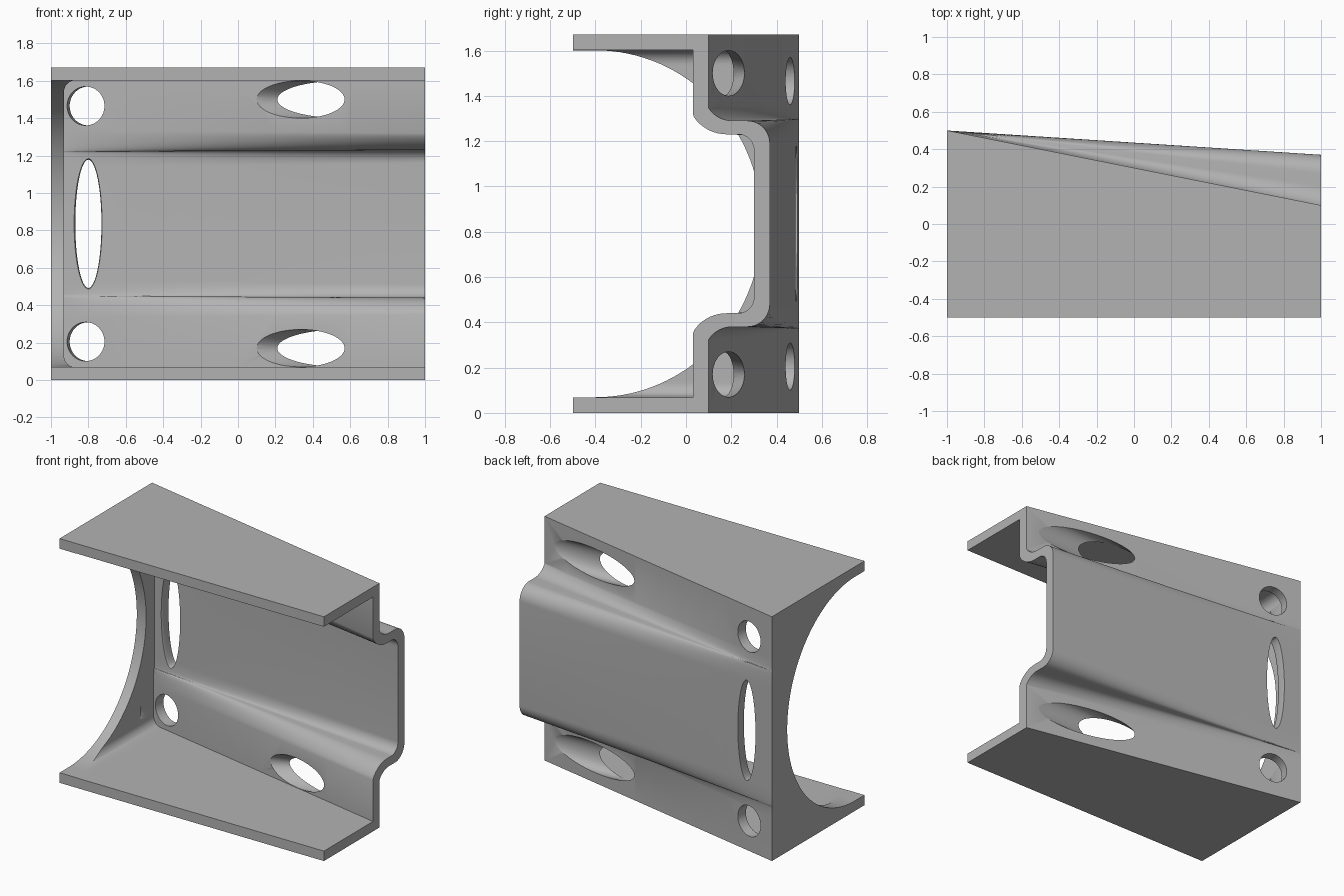
import bpy, bmesh, math

cube = bpy.data.objects.get("Cube")
if cube:
    bpy.data.objects.remove(cube, do_unlink=True)

MID = 0.835          # mid height of the bracket
WALL = 0.07          # sheet thickness

steel = bpy.data.materials.new("plain_grey")
steel.use_nodes = True
grey = (0.45, 0.45, 0.45, 1)
steel.diffuse_color = grey
steel.node_tree.nodes["Principled BSDF"].inputs["Base Color"].default_value = grey


def loft(name, rings):
    """Closed solid skinned through rings with equal point counts."""
    bm = bmesh.new()
    loops = [[bm.verts.new(p) for p in ring] for ring in rings]
    n = len(loops[0])
    for a, b in zip(loops, loops[1:]):
        for i in range(n):
            j = (i + 1) % n
            bm.faces.new((a[i], a[j], b[j], b[i]))
    bm.faces.new(loops[0])
    bm.faces.new(loops[-1])
    bmesh.ops.recalc_face_normals(bm, faces=bm.faces)
    mesh = bpy.data.meshes.new(name)
    bm.to_mesh(mesh)
    bm.free()
    mesh.materials.append(steel)
    obj = bpy.data.objects.new(name, mesh)
    bpy.context.collection.objects.link(obj)
    return obj


def arc(cy, ch, ry, rh, start, end, n=10):
    """Elliptical arc in (y, height above middle)."""
    angles = [math.radians(start + (end - start) * i / n) for i in range(n + 1)]
    return [(cy + ry * math.cos(a), ch + rh * math.sin(a)) for a in angles]


# Stepped half profiles of the web at the wide end, from flange to middle
outer_step = arc(0.205, 0.565, 0.12, 0.11, 209, 270) + arc(0.27, 0.355, 0.1, 0.1, 90, 0)
inner_step = arc(0.18, 0.555, 0.17, 0.16, 206, 270) + arc(0.23, 0.325, 0.07, 0.07, 90, 0)


def section(x, step, flange_y, start_y, half, front):
    """Whole cross-section at x; the step grows linearly out of a flat end."""
    t = (x + 1) / 2
    spread = 1.3 - 0.3 * t
    pts = [(flange_y, half)] + [(max(y, flange_y), 0.43 + (h - 0.43) * spread) for y, h in step]
    pts = [(start_y + (y - start_y) * t, h) for y, h in pts]
    pts = [(front, half)] + pts
    pts += [(y, -h) for y, h in reversed(pts)]
    return [(x, y, MID + h) for y, h in pts]


# Bracket body
stations = [-1 + 0.2 * i for i in range(11)]
bracket = loft("bracket", [section(x, outer_step, 0.1, 0.5, MID, -0.5) for x in stations])

# Hollow between the flanges, with a rounded corner at the side wall
cutters = []
R = 0.06
rounded = [(-1 + WALL + R * (1 - math.cos(a)), 0.767 - R * (1 - math.sin(a)))
           for a in [math.pi / 2 * i / 8 for i in range(9)]]
straight = [(x, 0.767) for x in stations if x > -0.85] + [(1.1, 0.767)]
cutters.append(loft("hollow_cutter", [section(x, inner_step, 0.03, 0.43, h, -0.7)
                                      for x, h in rounded + straight]))

# Curved opening in the side wall
opening = arc(-0.4, 0, 0.735, 0.766, 90, -90, 64) + [(-0.8, -0.766), (-0.8, 0.766)]
cutters.append(loft("side_opening_cutter",
                    [[(x, y, MID + h) for y, h in opening] for x in (-1.2, -0.8)]))


def ellipse(cx, cz, rx, rz, y_at, n=64):
    ring = []
    for i in range(n):
        a = 2 * math.pi * i / n
        x = cx + rx * math.cos(a)
        ring.append((x, y_at(x), cz + rz * math.sin(a)))
    return ring


def layer(depth):
    """Plane parallel to the web: 0 is its back face, 1 its front face."""
    return lambda x: 0.3 - 0.2 * x - WALL * depth


for side in (1, -1):
    # Round bolt holes, square to the web
    z = MID + side * 0.63
    cutters.append(loft("bolt_hole_cutter",
                        [ellipse(-0.80 - 0.014 * d, z, 0.1, 0.104, layer(d)) for d in (-2, 3)]))
    # Slanted oval holes that narrow towards the front
    z = MID + side * 0.665
    cutters.append(loft("slanted_hole_cutter",
                        [ellipse(0.56 - 0.225 * d, z, 0.35 - 0.115 * d, 0.1, layer(d))
                         for d in (-0.5, 0, 0.5, 1, 1.5)]))

# Tall slot with a softened front edge
slot = [(-2, 0), (0.4, 0), (0.6, 0.004), (0.8, 0.013), (0.95, 0.027), (1.3, 0.06)]
cutters.append(loft("slot_cutter",
                    [ellipse(-0.8, MID, 0.07 + f, 0.343 + f,
                             lambda x, d=d: 0.46 - 0.1 * (x + 0.8) - WALL * d)
                     for d, f in slot]))

# Cut everything out of the body
bpy.ops.object.select_all(action='DESELECT')
bpy.context.view_layer.objects.active = bracket
bracket.select_set(True)
for cutter in cutters:
    cutter.hide_render = True
    mod = bracket.modifiers.new(cutter.name, 'BOOLEAN')
    mod.operation = 'DIFFERENCE'
    mod.solver = 'EXACT'
    mod.object = cutter
    bpy.ops.object.modifier_apply(modifier=mod.name)
for cutter in cutters:
    bpy.data.objects.remove(cutter, do_unlink=True)
bpy.ops.object.shade_smooth_by_angle(angle=math.radians(30))
